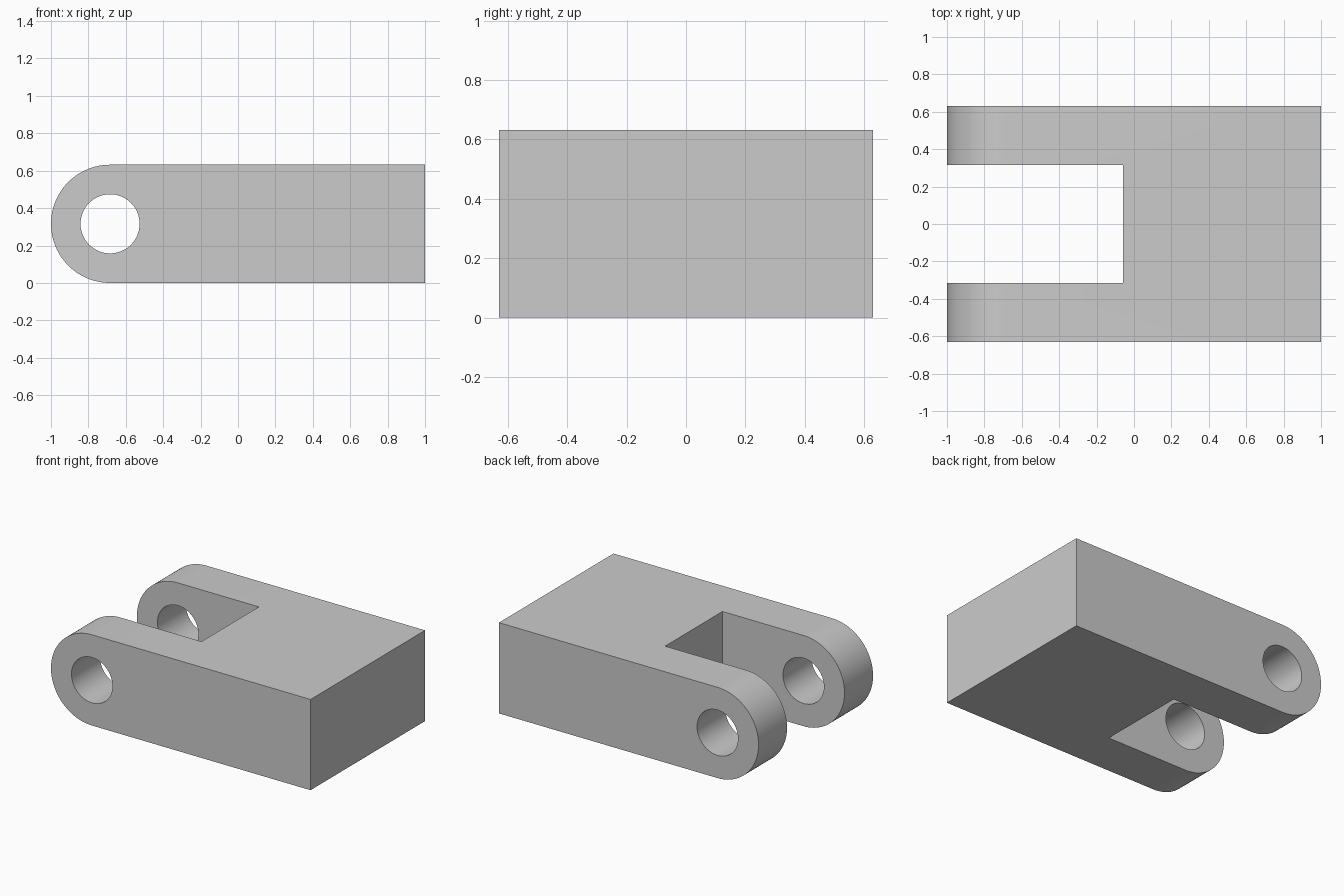
import bpy, bmesh
from math import radians, pi, sin, cos

if "Cube" in bpy.data.objects:
    bpy.data.objects.remove(bpy.data.objects["Cube"])

R = 0.316            # end radius, half the thickness
HALF_W = 0.63        # half width in y
PIN_X = -1 + R       # pin axis
HOLE_R = 0.158
SLOT_END = -0.06
SLOT_HALF = 0.316


def extrude_profile(name, points, y0, y1):
    """Solid made by extruding an x-z outline along y."""
    bm = bmesh.new()
    face = bm.faces.new([bm.verts.new((x, y0, z)) for x, z in points])
    out = bmesh.ops.extrude_face_region(bm, geom=[face])
    moved = [v for v in out["geom"] if isinstance(v, bmesh.types.BMVert)]
    bmesh.ops.translate(bm, verts=moved, vec=(0, y1 - y0, 0))
    bmesh.ops.recalc_face_normals(bm, faces=bm.faces)
    mesh = bpy.data.meshes.new(name)
    bm.to_mesh(mesh)
    bm.free()
    obj = bpy.data.objects.new(name, mesh)
    bpy.context.collection.objects.link(obj)
    return obj


def arc(radius, start, end, n):
    """n + 1 points on an arc around the pin axis."""
    angles = [start + (end - start) * i / n for i in range(n + 1)]
    return [(PIN_X + radius * cos(a), R + radius * sin(a)) for a in angles]


def cut(obj, cutter):
    cutter.hide_render = True
    mod = obj.modifiers.new(cutter.name, 'BOOLEAN')
    mod.operation = 'DIFFERENCE'
    mod.solver = 'EXACT'
    mod.object = cutter
    bpy.context.view_layer.objects.active = obj
    bpy.ops.object.modifier_apply(modifier=mod.name)
    bpy.data.objects.remove(cutter)


# Block with a rounded end
body = extrude_profile("clevis_body",
                       arc(R, pi / 2, 3 * pi / 2, 48) + [(1, 0), (1, 2 * R)],
                       -HALF_W, HALF_W)

# Slot between the two fork arms
cut(body, extrude_profile("slot_cutter",
                          [(-1.2, -0.2), (SLOT_END, -0.2), (SLOT_END, 0.9), (-1.2, 0.9)],
                          -SLOT_HALF, SLOT_HALF))

# Pin hole through both arms
cut(body, extrude_profile("pin_hole_cutter", arc(HOLE_R, 0, 2 * pi, 64)[:-1],
                          -HALF_W - 0.2, HALF_W + 0.2))

# Smooth the round surfaces, keep the edges sharp
bpy.ops.object.select_all(action='DESELECT')
body.select_set(True)
bpy.context.view_layer.objects.active = body
bpy.ops.object.shade_smooth_by_angle(angle=radians(30))
